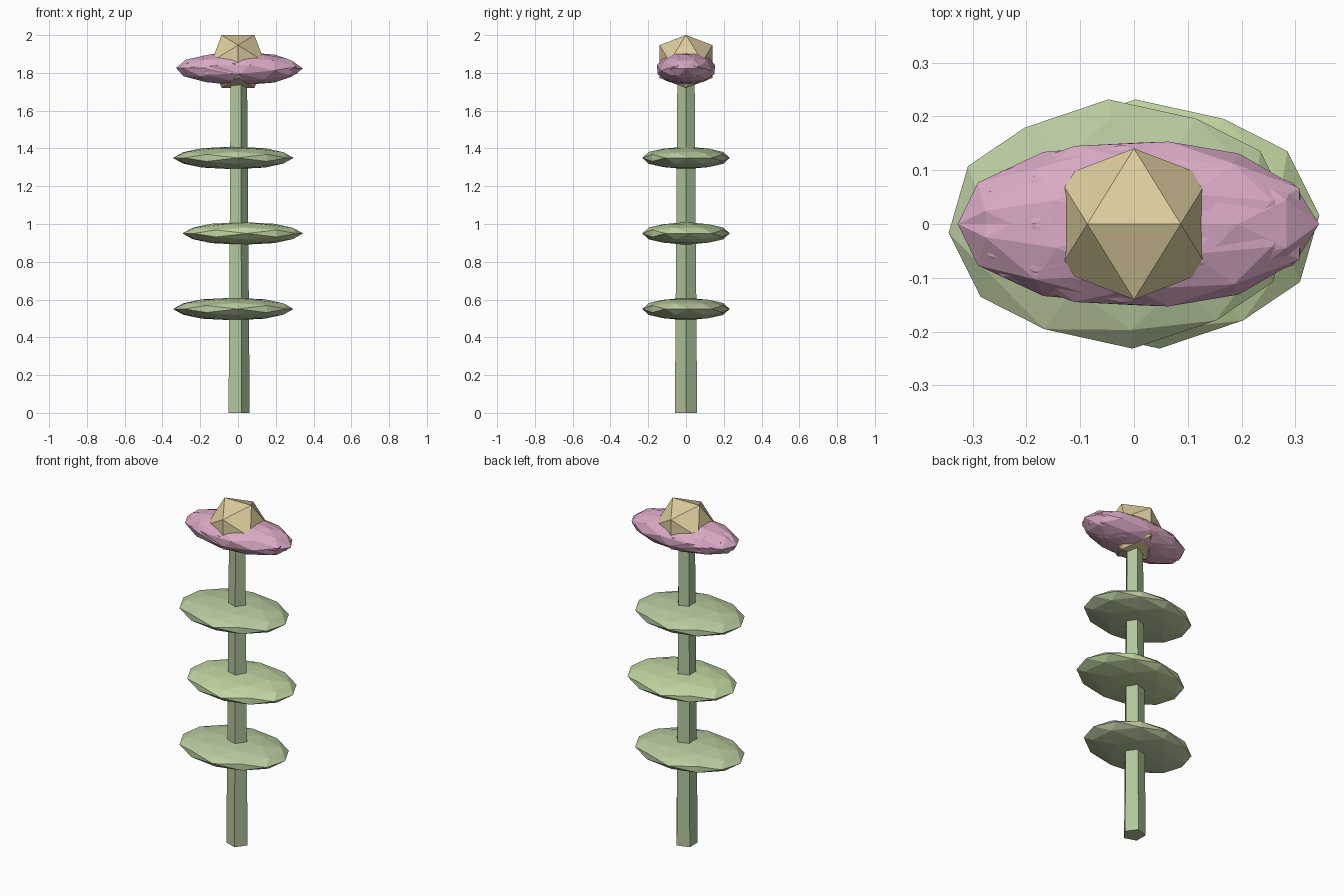
import bpy
from math import radians, cos, sin, tau
from mathutils import Matrix

if "Cube" in bpy.data.objects:
    bpy.data.objects.remove(bpy.data.objects["Cube"])


def paint(name, rgb):
    m = bpy.data.materials.new(name)
    m.diffuse_color = (*rgb, 1)
    m.use_nodes = True
    m.node_tree.nodes["Principled BSDF"].inputs["Base Color"].default_value = m.diffuse_color
    return m


GREEN = paint("stem_green", (0.45, 0.56, 0.33))
LEAF = paint("leaf_green", (0.49, 0.60, 0.35))
LIGHT = paint("light_leaf_green", (0.54, 0.68, 0.36))
PINK = paint("petal_pink", (0.70, 0.40, 0.56))
GOLD = paint("centre_gold", (0.72, 0.61, 0.34))

# turns the icosahedron so that an edge, not a corner, is on top
EDGE_UP = Matrix.Rotation(radians(-31.717), 4, 'Y')


def ball(name, detail, centre, size, mat, turn=Matrix.Identity(4)):
    """Faceted ball: turned first, then stretched to an ellipsoid."""
    bpy.ops.mesh.primitive_ico_sphere_add(subdivisions=detail, radius=1)
    ob = bpy.context.object
    ob.name = name
    stretch = Matrix.Diagonal((*size, 1))
    ob.data.transform(Matrix.Translation(centre) @ stretch @ turn @ EDGE_UP)
    ob.data.materials.append(mat)
    return ob


# five-sided tapering stem
bpy.ops.mesh.primitive_cone_add(vertices=5, radius1=0.062, radius2=0.048,
                                depth=1.78, location=(0, 0, 0.89))
stem = bpy.context.object
stem.name = "stem"
stem.data.transform(Matrix.Rotation(radians(-90), 4, 'Z'))
stem.data.materials.append(GREEN)

# flat leaves, alternating sides
for i, z in enumerate((0.55, 0.95, 1.35)):
    side = 1 if i == 1 else -1
    ball(f"leaf_{i + 1}", 2, (0.025 * side, 0, z), (0.32, 0.232, 0.06),
         LIGHT if i == 1 else LEAF, Matrix.Rotation(radians(4), 4, 'Z'))

# overlapping petals that make the ragged flower head
for i in range(5):
    a = tau * i / 5
    ball(f"petal_{i + 1}", 2,
         (0.006 + 0.018 * cos(a), 0.014 * sin(a), 1.823),
         (0.32, 0.145, 0.087), PINK,
         Matrix.Rotation(a, 4, 'X') @ Matrix.Rotation(a, 4, 'Z'))

# golden flower centre
ball("flower_centre", 1, (0, 0, 1.86), (0.165, 0.165, 0.165), GOLD)
